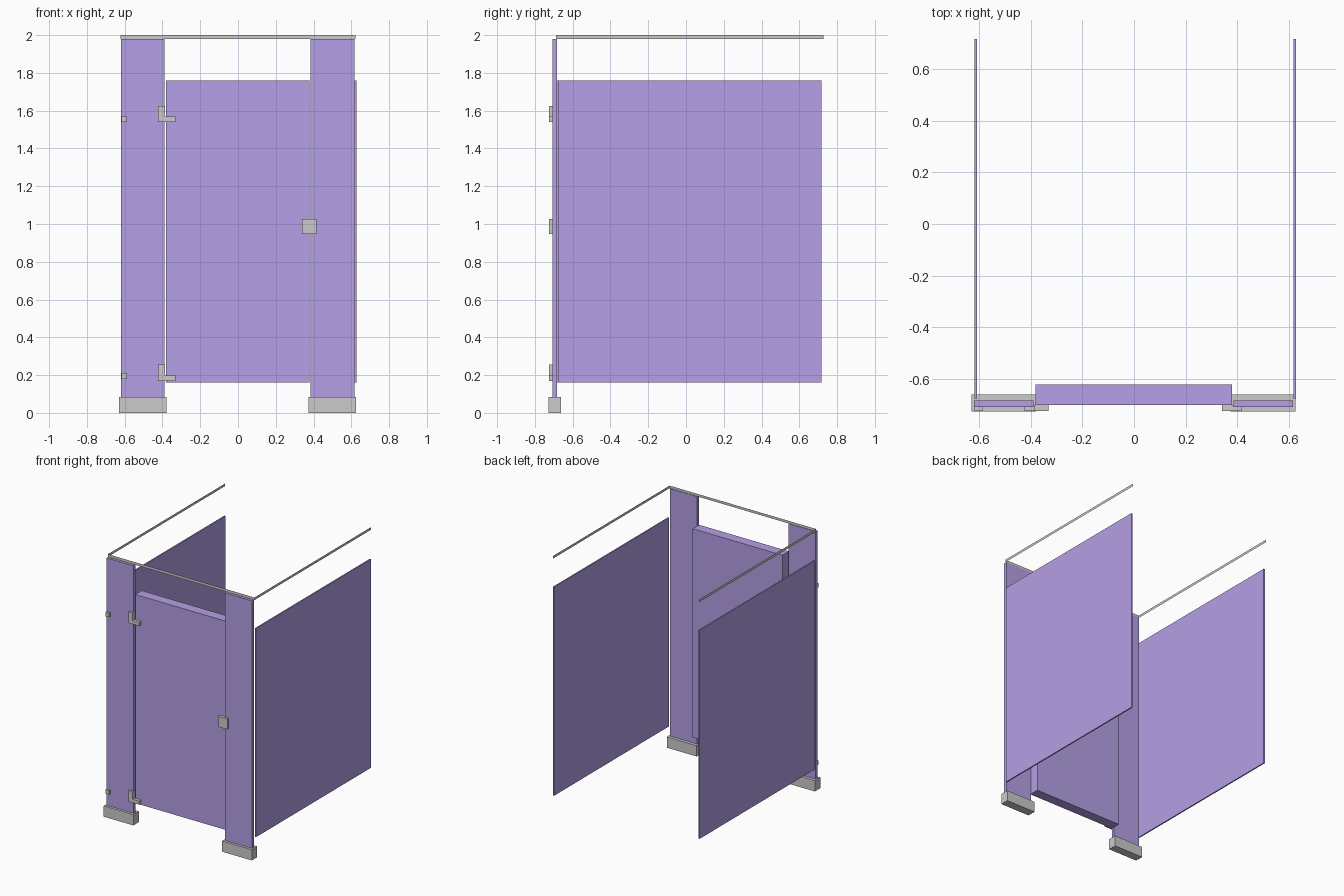
import bpy, bmesh

if "Cube" in bpy.data.objects:
    bpy.data.objects.remove(bpy.data.objects["Cube"])

purple = bpy.data.materials.new("purple_laminate")
purple.diffuse_color = (0.46, 0.35, 0.79, 1)
purple.use_nodes = True
purple.node_tree.nodes["Principled BSDF"].inputs["Base Color"].default_value = purple.diffuse_color


def finish(name, bm, mat=None):
    mesh = bpy.data.meshes.new(name)
    bm.to_mesh(mesh)
    bm.free()
    obj = bpy.data.objects.new(name, mesh)
    bpy.context.collection.objects.link(obj)
    if mat:
        mesh.materials.append(mat)
    return obj


def box(name, x, y, z, mat=None):
    bm = bmesh.new()
    bmesh.ops.create_cube(bm, size=1)
    for v in bm.verts:
        v.co = [r[0] if c < 0 else r[1] for c, r in zip(v.co, (x, y, z))]
    return finish(name, bm, mat)


def extruded(name, outline, y0, y1):
    # front-view outline (x, z) pushed back along y
    bm = bmesh.new()
    face = bm.faces.new([bm.verts.new((x, y0, z)) for x, z in outline])
    ext = bmesh.ops.extrude_face_region(bm, geom=[face], use_keep_orig=True)
    verts = [g for g in ext["geom"] if isinstance(g, bmesh.types.BMVert)]
    bmesh.ops.translate(bm, verts=verts, vec=(0, y1 - y0, 0))
    bmesh.ops.recalc_face_normals(bm, faces=bm.faces)
    return finish(name, bm)


# Front posts with floor shoes, and side partitions
for side, post, shoe, panel in (
        ("left", (-0.619, -0.389), (-0.63, -0.379), (-0.618, -0.608)),
        ("right", (0.385, 0.616), (0.374, 0.626), (0.617, 0.627))):
    box(side + "_post", post, (-0.708, -0.684), (0.02, 1.98), purple)
    box(side + "_shoe", shoe, (-0.727, -0.661), (0, 0.083), None)
    box(side + "_partition", panel, (-0.676, 0.717), (0.16, 1.76), purple)

# Door
box("door", (-0.381, 0.379), (-0.70, -0.622), (0.16, 1.76), purple)

# Head rail: thin U-shaped strip along the top
bm = bmesh.new()
path = [(-0.621, 0.727), (-0.621, -0.688), (0.621, -0.688), (0.621, 0.727)]
low, high = ([bm.verts.new((x, y, z)) for x, y in path] for z in (1.98, 2.0))
for i in range(3):
    bm.faces.new((low[i], low[i + 1], high[i + 1], high[i]))
finish("head_rail", bm)

# L-shaped hinges and small wall brackets
for level, z, zb in (("upper", 1.54, 1.54), ("lower", 0.17, 0.18)):
    extruded(level + "_hinge",
             [(-0.424, z), (-0.332, z), (-0.332, z + 0.028), (-0.386, z + 0.028),
              (-0.386, z + 0.085), (-0.424, z + 0.085)], -0.724, -0.70)
    box(level + "_bracket", (-0.618, -0.587), (-0.725, -0.706), (zb, zb + 0.03))

# Latch across door and right post
box("latch", (0.34, 0.416), (-0.724, -0.70), (0.947, 1.027))
